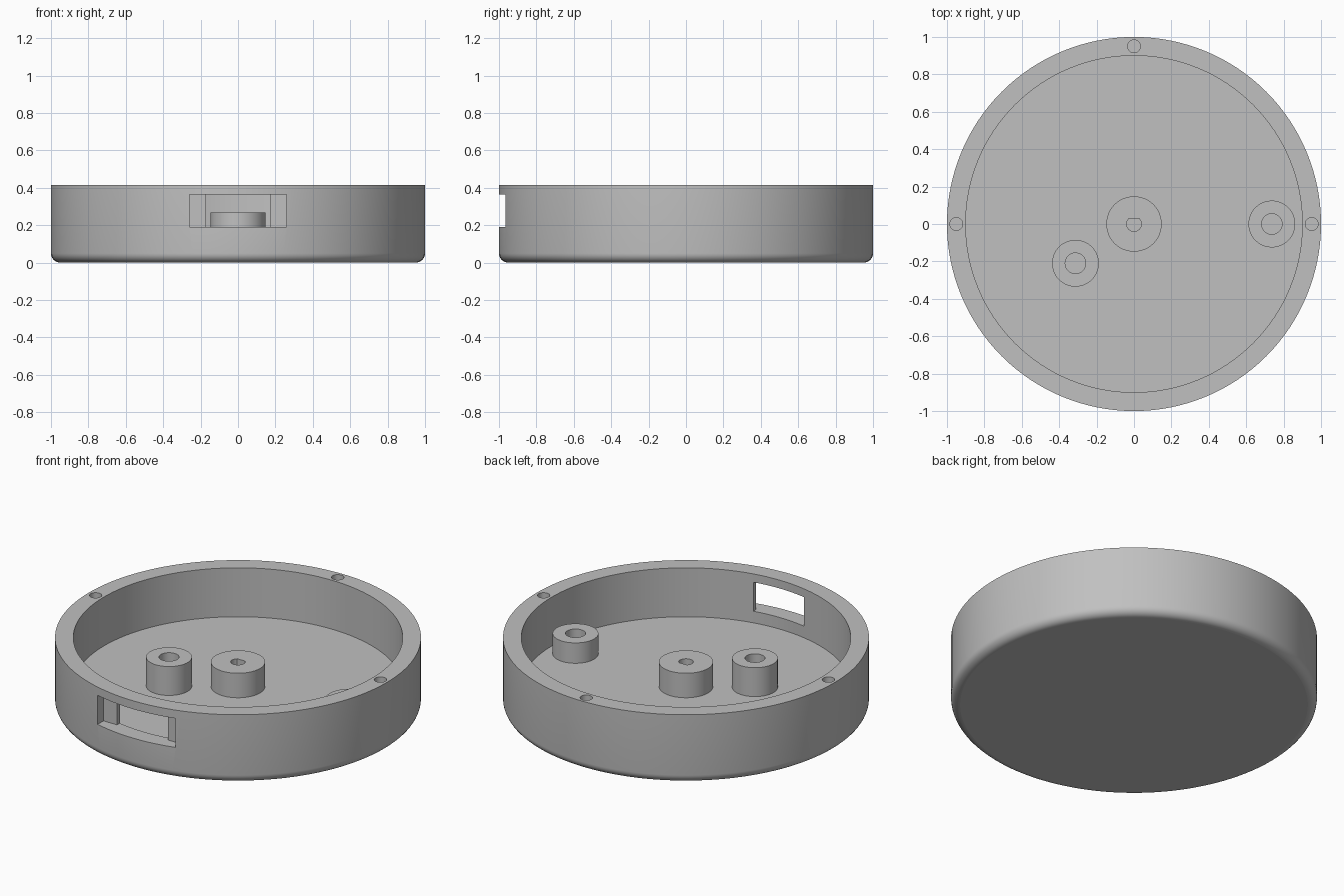
import bpy
import bmesh
from mathutils import Vector
from math import radians

cube = bpy.data.objects.get("Cube")
if cube:
    bpy.data.objects.remove(cube, do_unlink=True)

HEIGHT = 0.415
FLOOR = 0.12
WALL_IN = 0.9

grey = bpy.data.materials.new("plain grey")
grey.use_nodes = True
colour = (0.53, 0.53, 0.53, 1)
grey.diffuse_color = colour
grey.node_tree.nodes["Principled BSDF"].inputs["Base Color"].default_value = colour


def add_object(name, bm):
    bmesh.ops.recalc_face_normals(bm, faces=bm.faces)
    mesh = bpy.data.meshes.new(name)
    bm.to_mesh(mesh)
    bm.free()
    mesh.materials.append(grey)
    obj = bpy.data.objects.new(name, mesh)
    bpy.context.collection.objects.link(obj)
    return obj


def cylinder(name, x, y, radius, z0, z1, sides=48, fillet=0, flat_y=None):
    """Upright cylinder, optionally with a rounded bottom edge or a D-shaped section."""
    bm = bmesh.new()
    bmesh.ops.create_cone(bm, cap_ends=True, segments=sides, radius1=radius,
                          radius2=radius, depth=z1 - z0)
    if flat_y is not None:
        bmesh.ops.bisect_plane(bm, geom=bm.verts[:] + bm.edges[:] + bm.faces[:],
                               plane_co=(0, flat_y, 0), plane_no=(0, 1, 0), clear_outer=True)
        bmesh.ops.holes_fill(bm, edges=[e for e in bm.edges if e.is_boundary])
    if fillet:
        rim = [e for e in bm.edges if all(v.co.z < 0 for v in e.verts)]
        bmesh.ops.bevel(bm, geom=rim, offset=fillet, segments=7, profile=0.5, affect='EDGES')
    bmesh.ops.translate(bm, verts=bm.verts, vec=(x, y, (z0 + z1) / 2))
    return add_object(name, bm)


def box(name, low, high):
    low, high = Vector(low), Vector(high)
    bm = bmesh.new()
    bmesh.ops.create_cube(bm, size=1)
    bmesh.ops.scale(bm, verts=bm.verts, vec=high - low)
    bmesh.ops.translate(bm, verts=bm.verts, vec=(low + high) / 2)
    return add_object(name, bm)


def cut(target, cutter):
    """Subtract the cutter for good and remove it."""
    mod = target.modifiers.new("cut", 'BOOLEAN')
    mod.operation = 'DIFFERENCE'
    mod.solver = 'EXACT'
    mod.object = cutter
    bpy.context.view_layer.objects.active = target
    bpy.ops.object.modifier_apply(modifier=mod.name)
    bpy.data.objects.remove(cutter, do_unlink=True)


def finish(obj):
    """Smooth round walls, flat level faces."""
    bpy.ops.object.select_all(action='DESELECT')
    obj.select_set(True)
    bpy.context.view_layer.objects.active = obj
    bpy.ops.object.shade_smooth_by_angle(angle=radians(30))
    for face in obj.data.polygons:
        if abs(face.normal.z) > 0.995:
            face.use_smooth = False


# Round tray with a rounded bottom edge
tray = cylinder("tray", 0, 0, 1, 0, HEIGHT, sides=128, fillet=0.05)
cut(tray, cylinder("cavity", 0, 0, WALL_IN, FLOOR, 0.6, sides=128))

# Front port: wide outer recess and narrower opening through the wall
cut(tray, box("port_recess", (-0.26, -1.2, 0.19), (0.26, -0.91, 0.365)))
cut(tray, box("port_opening", (-0.17, -1.2, 0.19), (0.17, -0.8, 0.365)))

# Pin holes in the rim
for x, y in ((0.95, 0), (-0.95, 0), (0, 0.95)):
    cut(tray, cylinder("pin_hole", x, y, 0.034, 0.25, 0.6, sides=32))
finish(tray)

# Bosses on the floor: name, x, y, radius, top, hole radius, flat of the hole
bosses = (
    ("centre_boss", 0, 0, 0.148, 0.268, 0.04, 0.03),
    ("front_boss", -0.313, -0.21, 0.125, 0.294, 0.055, None),
    ("side_boss", 0.737, 0, 0.125, 0.243, 0.055, None),
)
for name, x, y, radius, top, hole, flat in bosses:
    boss = cylinder(name, x, y, radius, FLOOR - 0.01, top, sides=64)
    cut(boss, cylinder("bore", x, y, hole, 0, 0.5, sides=32, flat_y=flat))
    finish(boss)
